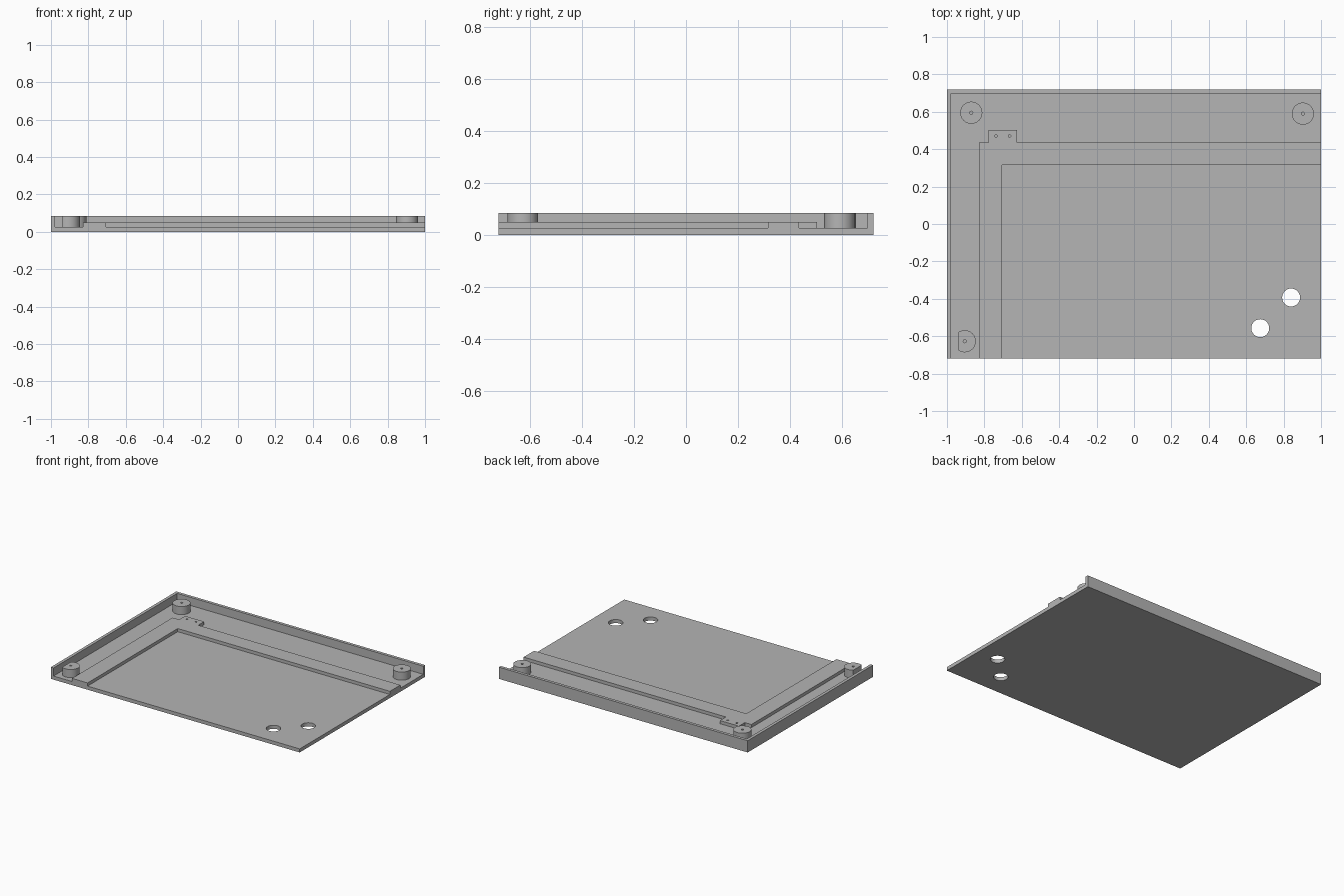
import bpy, bmesh, math

cube = bpy.data.objects.get("Cube")
if cube:
    bpy.data.objects.remove(cube)

GREY = (0.46, 0.46, 0.46, 1)
mat = bpy.data.materials.new("plain grey")
mat.use_nodes = True
mat.diffuse_color = GREY
mat.node_tree.nodes["Principled BSDF"].inputs["Base Color"].default_value = GREY

FLOOR, LEDGE, TOP = 0.026, 0.049, 0.085
X, Y, WALL = 1.0, 0.72, 0.022


def prism(name, outline, z0, z1):
    """Extrude a counter-clockwise outline from z0 to z1."""
    bm = bmesh.new()
    face = bm.faces.new([bm.verts.new((x, y, z0)) for x, y in outline])
    top = bmesh.ops.extrude_face_region(bm, geom=[face])["geom"]
    verts = [v for v in top if isinstance(v, bmesh.types.BMVert)]
    bmesh.ops.translate(bm, vec=(0, 0, z1 - z0), verts=verts)
    bmesh.ops.recalc_face_normals(bm, faces=bm.faces)
    mesh = bpy.data.meshes.new(name)
    bm.to_mesh(mesh)
    bm.free()
    mesh.materials.append(mat)
    ob = bpy.data.objects.new(name, mesh)
    bpy.context.collection.objects.link(ob)
    return ob


def circle(cx, cy, r, n=48, start=0.0, end=math.tau):
    full = end - start >= math.tau
    steps = n if full else n - 1
    return [(cx + r * math.cos(start + (end - start) * i / steps),
             cy + r * math.sin(start + (end - start) * i / steps)) for i in range(n)]


def activate(ob):
    bpy.ops.object.select_all(action='DESELECT')
    ob.select_set(True)
    bpy.context.view_layer.objects.active = ob


def drill(ob, cx, cy, r, z0, z1):
    """Cut a round hole, then discard the cutter."""
    cutter = prism("cutter", circle(cx, cy, r, 32), z0, z1)
    cutter.hide_render = True
    mod = ob.modifiers.new("hole", 'BOOLEAN')
    mod.operation, mod.solver, mod.object = 'DIFFERENCE', 'EXACT', cutter
    activate(ob)
    bpy.ops.object.modifier_apply(modifier=mod.name)
    bpy.data.objects.remove(cutter)


def smooth(ob):
    activate(ob)
    bpy.ops.object.shade_smooth_by_angle(angle=math.radians(30))


# Floor plate with two through holes
base = prism("base_plate", [(-X, -Y), (X, -Y), (X, Y), (-X, Y)], 0, FLOOR)
for x, y in [(0.84, -0.393), (0.675, -0.557)]:
    drill(base, x, y, 0.048, -0.05, 0.1)
smooth(base)

# Thin rim along the back and the right side
prism("rim_wall", [(-X, -Y), (-X + WALL, -Y), (-X + WALL, Y - WALL),
                   (X, Y - WALL), (X, Y), (-X, Y)], FLOOR, TOP)

# L-shaped raised ledge with a screw tab at its corner
ledge = prism("raised_ledge", [
    (-0.83, -Y), (-0.705, -Y), (-0.705, 0.315), (X, 0.315), (X, 0.435),
    (-0.625, 0.435), (-0.625, 0.503), (-0.777, 0.503), (-0.777, 0.435),
    (-0.83, 0.435)], FLOOR, LEDGE)
for x in (-0.738, -0.665):
    drill(ledge, x, 0.47, 0.007, FLOOR + 0.004, 0.1)
smooth(ledge)

# Round screw posts, the front one with a flat side
flat = math.acos(-0.033 / 0.058)
posts = [("back_right_post", -0.87, 0.595, -math.pi, math.pi),
         ("back_left_post", 0.903, 0.59, -math.pi, math.pi),
         ("front_right_post", -0.905, -0.627, -flat, flat)]
for name, x, y, a, b in posts:
    post = prism(name, circle(x, y, 0.059, 48, a, b), FLOOR, TOP)
    drill(post, x, y, 0.008, FLOOR + 0.01, 0.1)
    smooth(post)
